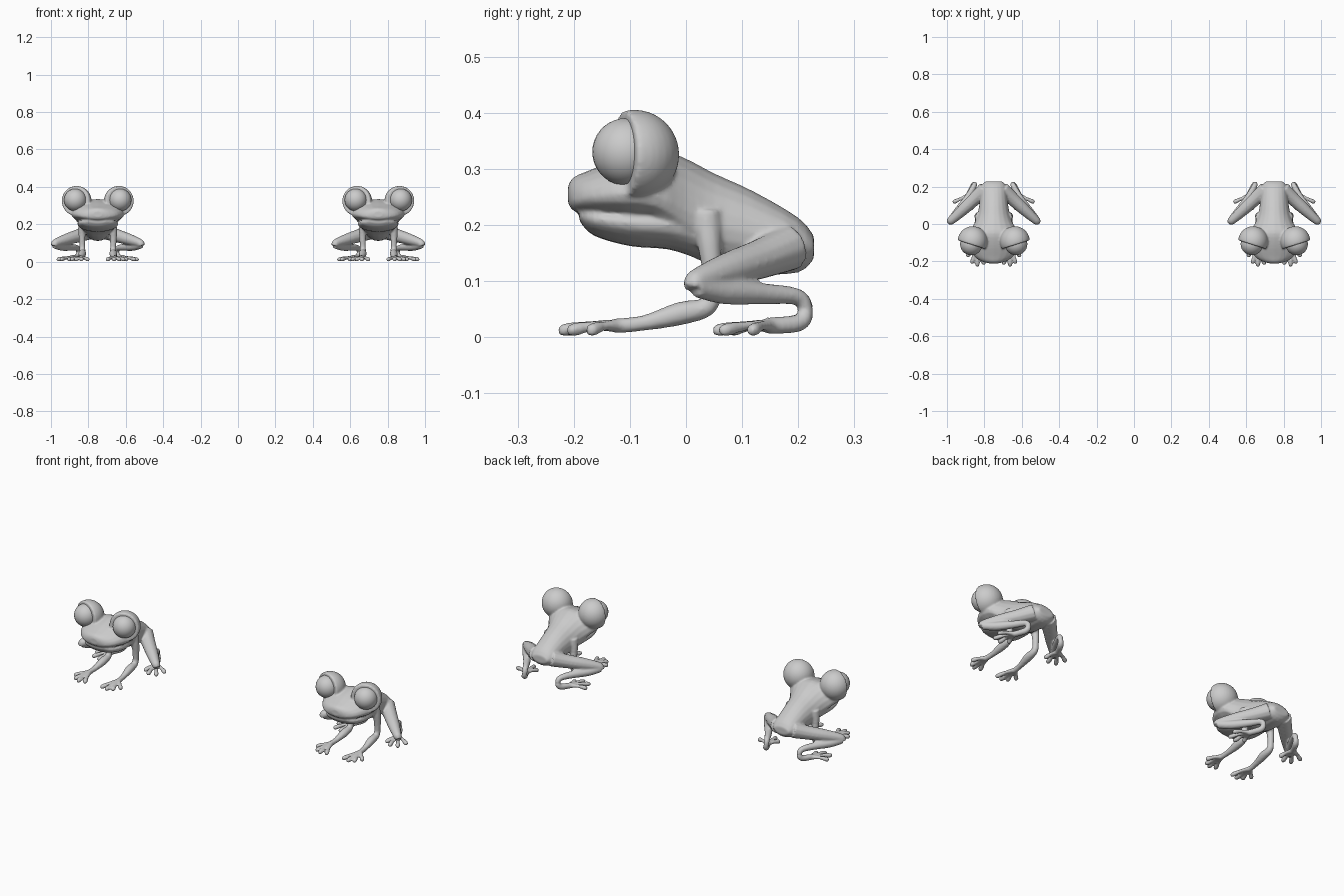
import bpy, bmesh, math
from mathutils import Vector, Matrix

if "Cube" in bpy.data.objects:
    bpy.data.objects.remove(bpy.data.objects["Cube"])

SIDES = 20


def make_material(name, value):
    mat = bpy.data.materials.new(name)
    mat.use_nodes = True
    colour = (value, value, value, 1)
    mat.diffuse_color = colour
    mat.node_tree.nodes["Principled BSDF"].inputs["Base Color"].default_value = colour
    return mat


grey = make_material("plain grey", 0.6)


def skin_rings(bm, rings):
    """Join rings of points into a closed tube."""
    loops = [[bm.verts.new(p) for p in ring] for ring in rings]
    n = len(loops[0])
    for a, b in zip(loops, loops[1:]):
        for i in range(n):
            j = (i + 1) % n
            bm.faces.new((a[i], a[j], b[j], b[i]))
    bm.faces.new(loops[0][::-1])
    bm.faces.new(loops[-1])


def smooth_path(points, steps=4):
    """Catmull-Rom interpolation, radius included."""
    pts = [Vector(p) for p in points]
    pts = [pts[0]] + pts + [pts[-1]]
    out = []
    for a, b, c, d in zip(pts, pts[1:], pts[2:], pts[3:]):
        for k in range(steps):
            t = k / steps
            out.append(0.5 * (2 * b + (c - a) * t + (2 * a - 5 * b + 4 * c - d) * t * t
                              + (3 * b - a - 3 * c + d) * t ** 3))
    return out + [pts[-1]]


def trunk(bm, sections):
    """Sections along y: y, middle z, half width, top z, bottom z."""
    rings = []
    for y, mid, w, top, bottom in smooth_path(sections, 3):
        ring = []
        for i in range(SIDES):
            t = 2 * math.pi * i / SIDES
            s = math.sin(t)
            ring.append((w * math.cos(t), y, mid + s * (top - mid if s > 0 else mid - bottom)))
        rings.append(ring)
    skin_rings(bm, rings)


def limb(bm, points, side):
    """Tapered tube through x, y, z, radius points."""
    path = smooth_path(points)
    spots = [Vector((p[0] * side, p[1], p[2])) for p in path]
    rings = []
    for i, c in enumerate(spots):
        along = spots[min(i + 1, len(spots) - 1)] - spots[max(i - 1, 0)]
        q = along.to_track_quat('Z', 'Y')
        r = max(path[i][3], 0.002)
        rings.append([c + q @ Vector((r * math.cos(a), r * math.sin(a), 0))
                      for a in (2 * math.pi * k / 12 for k in range(12))])
    skin_rings(bm, rings)


def digits(bm, root, tips, side):
    """Slim toes with rounded pads fanning out of one root."""
    for x, y in tips:
        start, end = Vector(root), Vector((x, y, 0.012))
        mid, pad = start.lerp(end, 0.5), start.lerp(end, 0.88)
        mid.z += 0.004
        limb(bm, [(*start, 0.012), (*mid, 0.009), (*pad, 0.012), (*end, 0.006)], side)


def eyelid(bm, side):
    """Round hood, cut open towards the front and slightly outwards."""
    lid = bmesh.new()
    bmesh.ops.create_uvsphere(lid, u_segments=32, v_segments=20, radius=0.08,
                              matrix=Matrix.Translation((0.113 * side, -0.092, 0.325)))
    geom = lid.verts[:] + lid.edges[:] + lid.faces[:]
    bmesh.ops.bisect_plane(lid, geom=geom, plane_co=(0.113 * side, -0.112, 0.325),
                           plane_no=(0.3 * side, -0.95, 0), clear_outer=True)
    bmesh.ops.holes_fill(lid, edges=[e for e in lid.edges if e.is_boundary])
    temp = bpy.data.meshes.new("lid_part")
    lid.to_mesh(temp)
    lid.free()
    bm.from_mesh(temp)
    bpy.data.meshes.remove(temp)


def finish(bm, name):
    bmesh.ops.recalc_face_normals(bm, faces=bm.faces[:])
    mesh = bpy.data.meshes.new(name)
    bm.to_mesh(mesh)
    bm.free()
    mesh.materials.append(grey)
    mesh.polygons.foreach_set("use_smooth", [True] * len(mesh.polygons))
    return mesh


# Body with upper head
body = bmesh.new()
trunk(body, [(-0.21, 0.255, 0.025, 0.27, 0.238), (-0.2, 0.245, 0.065, 0.285, 0.225),
             (-0.17, 0.25, 0.108, 0.298, 0.217), (-0.11, 0.255, 0.14, 0.322, 0.207),
             (-0.05, 0.25, 0.135, 0.335, 0.195), (0, 0.225, 0.105, 0.318, 0.15),
             (0.05, 0.2, 0.087, 0.292, 0.127), (0.12, 0.185, 0.075, 0.26, 0.112),
             (0.2, 0.165, 0.065, 0.213, 0.115), (0.228, 0.16, 0.045, 0.18, 0.14)])
# Lower jaw and throat
trunk(body, [(-0.19, 0.216, 0.05, 0.23, 0.207), (-0.165, 0.212, 0.088, 0.23, 0.181),
             (-0.1, 0.205, 0.108, 0.23, 0.162), (-0.03, 0.2, 0.105, 0.23, 0.156),
             (0.03, 0.19, 0.082, 0.23, 0.137), (0.08, 0.18, 0.06, 0.22, 0.13)])

for side in (-1, 1):
    eyelid(body, side)
    # Front leg and hand
    limb(body, [(0.07, 0.035, 0.22, 0.03), (0.083, 0.042, 0.16, 0.021),
                (0.083, 0.047, 0.1, 0.017), (0.082, 0.04, 0.056, 0.017),
                (0.083, -0.01, 0.042, 0.021), (0.088, -0.075, 0.025, 0.014),
                (0.092, -0.125, 0.02, 0.014)], side)
    digits(body, (0.09, -0.115, 0.02),
           [(0.145, -0.175), (0.118, -0.212), (0.087, -0.228), (0.05, -0.218)], side)
    # Folded hind leg: thigh, shank and heel
    limb(body, [(0.045, 0.185, 0.16, 0.042), (0.1, 0.135, 0.14, 0.036),
                (0.165, 0.075, 0.12, 0.031), (0.225, 0.02, 0.1, 0.022),
                (0.232, 0.016, 0.088, 0.02)], side)
    limb(body, [(0.232, 0.018, 0.09, 0.019), (0.19, 0.07, 0.08, 0.022),
                (0.14, 0.14, 0.077, 0.019), (0.107, 0.2, 0.071, 0.015),
                (0.103, 0.213, 0.045, 0.014), (0.112, 0.2, 0.025, 0.016),
                (0.14, 0.145, 0.02, 0.015)], side)
    # Hind foot
    digits(body, (0.135, 0.155, 0.02),
           [(0.115, 0.075), (0.155, 0.048), (0.2, 0.06), (0.218, 0.115)], side)
body_mesh = finish(body, "frog_body")

# Eyeballs
eyes = bmesh.new()
for side in (-1, 1):
    bmesh.ops.create_uvsphere(eyes, u_segments=28, v_segments=18, radius=0.06,
                              matrix=Matrix.Translation((0.12 * side, -0.107, 0.33)))
eye_mesh = finish(eyes, "frog_eyes")

# Two matching frogs side by side
for label, x in (("right", -0.75), ("left", 0.75)):
    skin = bpy.data.objects.new(label + "_frog_body", body_mesh)
    balls = bpy.data.objects.new(label + "_frog_eyes", eye_mesh)
    for ob in (skin, balls):
        ob.location.x = x
        bpy.context.collection.objects.link(ob)
    # Fuse all body parts into one soft skin
    fuse = skin.modifiers.new("fuse", 'REMESH')
    fuse.mode = 'VOXEL'
    fuse.voxel_size = 0.005
    fuse.use_smooth_shade = True
    soften = skin.modifiers.new("soften", 'SMOOTH')
    soften.factor = 0.5
    soften.iterations = 4
